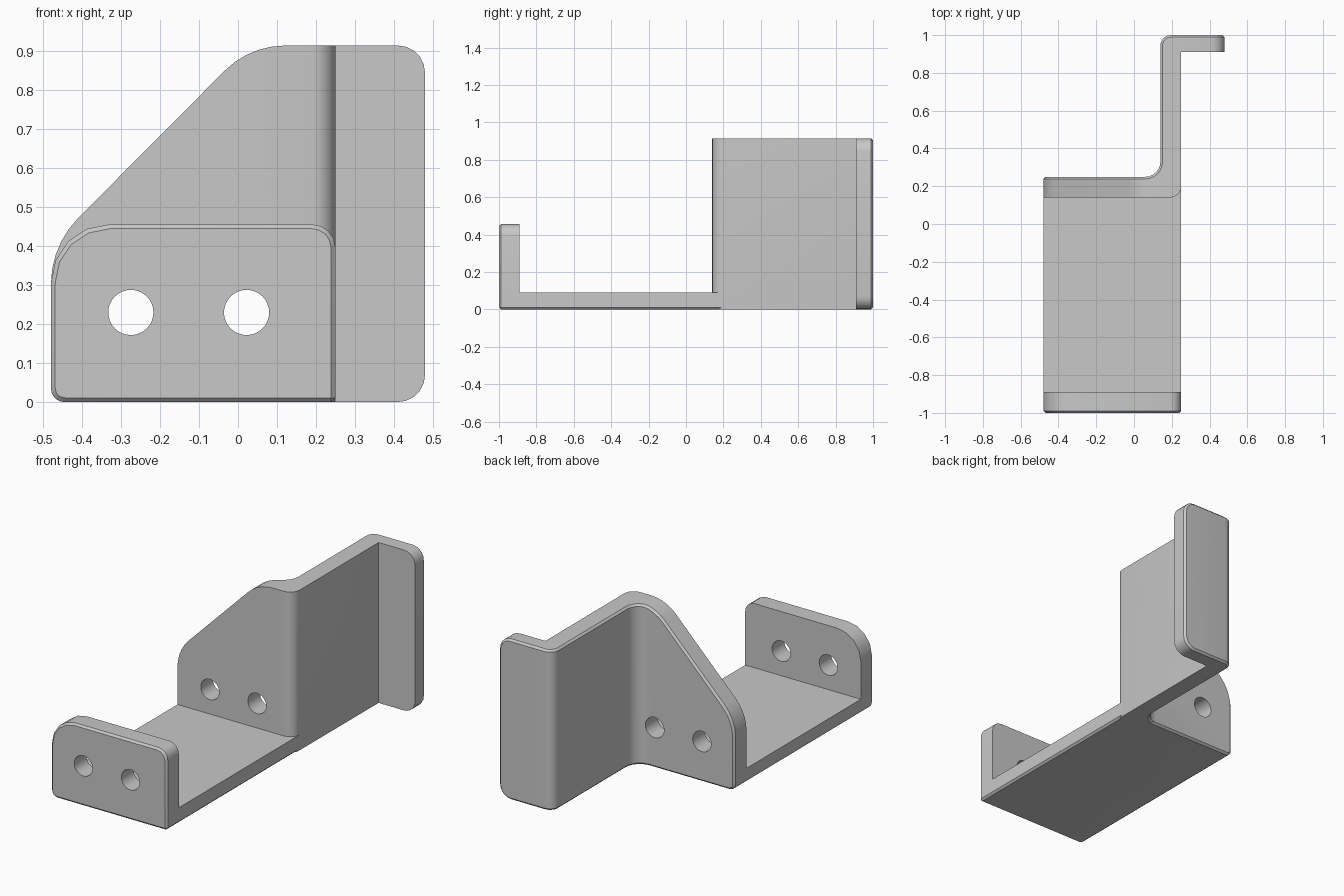
import bpy, bmesh
from math import tan, sin, pi
from mathutils import Vector

cube = bpy.data.objects.get("Cube")
if cube:
    bpy.data.objects.remove(cube, do_unlink=True)

grey = bpy.data.materials.new("Bracket grey")
grey.use_nodes = True
GREY = (0.58, 0.58, 0.58, 1)
grey.diffuse_color = GREY
grey.node_tree.nodes["Principled BSDF"].inputs["Base Color"].default_value = GREY

T = 0.11        # sheet thickness
CHAMFER = 0.011


def rounded(corners, segs=5):
    """Outline from (u, v, radius) corners, each filleted with an arc."""
    pts, n = [], len(corners)
    for i, (u, v, r) in enumerate(corners):
        p = Vector((u, v))
        if r == 0:
            pts.append(p)
            continue
        a = (Vector(corners[i - 1][:2]) - p).normalized()
        b = (Vector(corners[(i + 1) % n][:2]) - p).normalized()
        half = a.angle(b) / 2
        centre = p + (a + b).normalized() * r / sin(half)
        start = (p + a * r / tan(half) - centre).normalized()
        end = (p + b * r / tan(half) - centre).normalized()
        pts += [centre + start.slerp(end, k / segs) * r for k in range(segs + 1)]
    return pts


def prism(name, outline, axis, lo, hi):
    """Extrude a 2D outline along the named axis."""
    place = {"x": lambda p, d: (d, p.x, p.y),
             "y": lambda p, d: (p.x, d, p.y),
             "z": lambda p, d: (p.x, p.y, d)}[axis]
    bm = bmesh.new()
    low = [bm.verts.new(place(p, lo)) for p in outline]
    high = [bm.verts.new(place(p, hi)) for p in outline]
    bm.faces.new(low)
    bm.faces.new(high)
    for i in range(len(low)):
        bm.faces.new((low[i - 1], low[i], high[i], high[i - 1]))
    bmesh.ops.recalc_face_normals(bm, faces=bm.faces)
    me = bpy.data.meshes.new(name)
    bm.to_mesh(me)
    bm.free()
    me.materials.append(grey)
    ob = bpy.data.objects.new(name, me)
    bpy.context.collection.objects.link(ob)
    return ob


def boolean(ob, cutter, operation):
    """Apply a boolean, then discard the cutter."""
    mod = ob.modifiers.new("cut", "BOOLEAN")
    mod.operation, mod.object, mod.solver = operation, cutter, "EXACT"
    bpy.context.view_layer.objects.active = ob
    bpy.ops.object.modifier_apply(modifier=mod.name)
    bpy.data.objects.remove(cutter, do_unlink=True)


def chamfer(ob, rule):
    """Chamfer the sharp edges that satisfy the rule."""
    bm = bmesh.new()
    bm.from_mesh(ob.data)
    bmesh.ops.remove_doubles(bm, verts=bm.verts, dist=0.0001)
    edges = [e for e in bm.edges if len(e.link_faces) == 2
             and e.calc_face_angle() > 0.7 and rule(*[v.co for v in e.verts])]
    bmesh.ops.bevel(bm, geom=edges, offset=CHAMFER, offset_type="OFFSET",
                    segments=1, profile=0.5, affect="EDGES")
    bm.to_mesh(ob.data)
    bm.free()


def drill(ob, y):
    """Two round screw holes through an upright plate."""
    for x in (-0.275, 0.022):
        r = 0.058
        square = [(x - r, 0.23 - r, r), (x + r, 0.23 - r, r),
                  (x + r, 0.23 + r, r), (x - r, 0.23 + r, r)]
        hole = [p for i, p in enumerate(rounded(square, 8)) if i % 9 != 8]
        boolean(ob, prism("hole_cutter", hole, "y", y - 0.2, y + 0.2), "DIFFERENCE")


def finish(ob):
    bpy.ops.object.select_all(action="DESELECT")
    ob.select_set(True)
    bpy.context.view_layer.objects.active = ob
    bpy.ops.object.shade_smooth_by_angle(angle=pi / 6)


def near(a, b):
    return abs(a - b) < 0.001


# Floor with the upright front tab
END = 0.2
side = [Vector(p) for p in ((-1, 0), (END, 0), (END, 0.09), (T - 1, 0.09), (T - 1, 0.7), (-1, 0.7))]
tray = prism("floor_and_front_tab", side, "x", -0.7, 0.7)
tab = rounded([(-0.48, 0, 0.035), (0.25, 0, 0), (0.25, 0.456, 0.06), (-0.48, 0.456, 0.15)], 4)
boolean(tray, prism("tab_cutter", tab, "y", -1.3, 0.6), "INTERSECT")


def tray_rule(a, b):
    on_front = near(a.y, -1) and near(b.y, -1)
    on_bottom = near(a.z, 0) and near(b.z, 0) and not (near(a.y, END) and near(b.y, END))
    return on_front or on_bottom


chamfer(tray, tray_rule)
drill(tray, -0.95)
finish(tray)

# Back wall, side wing and rear flange bent from one sheet
back = [(-0.7, 0.25, 0), (0.14, 0.25, 0.08), (0.14, 1, 0.055), (0.7, 1, 0)]
inner = [(0.7, 0.91, 0), (0.25, 0.91, 0), (0.25, 0.14, 0.06), (-0.7, 0.14, 0)]
plan = rounded(back + inner, 6)
back_line = plan[:16]
panel = prism("back_wall_and_wing", plan, "z", -0.3, 1.3)
face = rounded([(-0.48, 0, 0.035), (0.48, 0, 0.07), (0.48, 0.915, 0.07),
                (0.03, 0.915, 0.22), (-0.48, 0.402, 0.24)], 5)
boolean(panel, prism("face_cutter", face, "y", -0.2, 1.4), "INTERSECT")


def on_back(v):
    p = Vector((v.x, v.y))
    for a, b in zip(back_line, back_line[1:]):
        t = max(0, min(1, (p - a).dot(b - a) / (b - a).length_squared))
        if (a.lerp(b, t) - p).length < 0.001:
            return True
    return False


def panel_rule(a, b):
    under_wing = all(near(v.z, 0) and near(v.x, 0.25) for v in (a, b))
    return under_wing or (on_back(a) and on_back(b))


chamfer(panel, panel_rule)
drill(panel, 0.2)
finish(panel)
